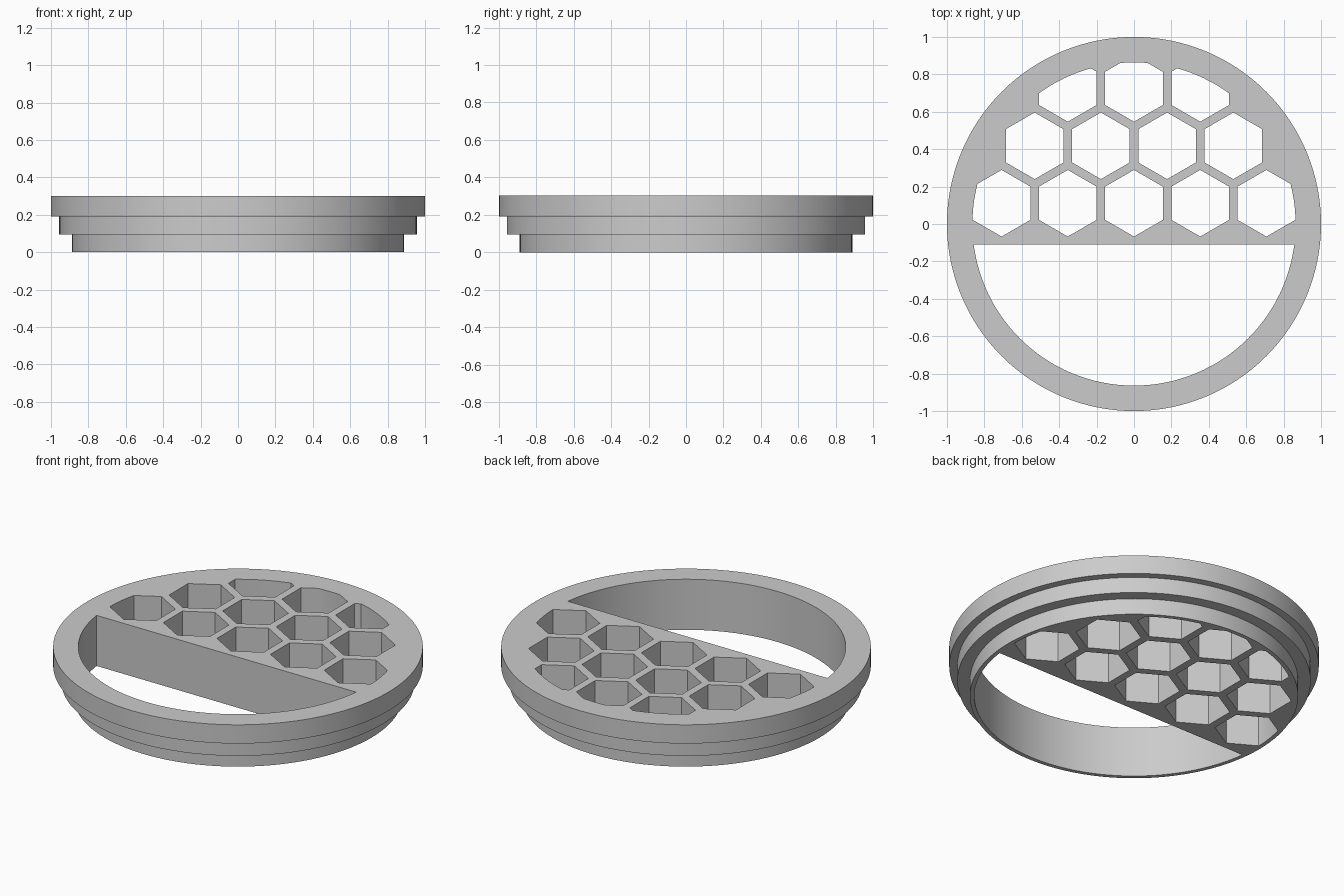
import bpy
import bmesh
from math import cos, sin, pi
from mathutils import Vector

cube = bpy.data.objects.get("Cube")
if cube:
    bpy.data.objects.remove(cube, do_unlink=True)

SEGMENTS = 128
HEIGHT = 0.302
INNER_RADIUS = 0.864
PITCH = 0.354          # spacing of the honeycomb cells
HEX_RADIUS = 0.178
BAR_FRONT = -0.11      # straight front edge of the honeycomb plate


def ring_points(radius, count, centre=(0, 0), turn=0):
    return [Vector((centre[0] + radius * cos(2 * pi * i / count + turn),
                    centre[1] + radius * sin(2 * pi * i / count + turn)))
            for i in range(count)]


def clip(poly, point, normal):
    """Keep the part of a convex outline behind a line."""
    result = []
    for a, b in zip(poly, poly[1:] + poly[:1]):
        da, db = (a - point).dot(normal), (b - point).dot(normal)
        if da <= 0:
            result.append(a)
        if da * db < 0:
            result.append(a.lerp(b, da / (da - db)))
    return result


def add_prism(bm, poly, low, high):
    bottom = [bm.verts.new((p.x, p.y, low)) for p in poly]
    top = [bm.verts.new((p.x, p.y, high)) for p in poly]
    bm.faces.new(bottom[::-1])
    bm.faces.new(top)
    for i in range(len(poly)):
        j = (i + 1) % len(poly)
        bm.faces.new((bottom[i], bottom[j], top[j], top[i]))


def make_object(name, bm):
    bmesh.ops.remove_doubles(bm, verts=bm.verts, dist=0.0001)
    bmesh.ops.recalc_face_normals(bm, faces=bm.faces)
    mesh = bpy.data.meshes.new(name)
    bm.to_mesh(mesh)
    bm.free()
    obj = bpy.data.objects.new(name, mesh)
    bpy.context.collection.objects.link(obj)
    return obj


# Stepped round body: (radius, height) profile turned about z
bm = bmesh.new()
profile = [(0.888, 0), (0.888, 0.096), (0.956, 0.096), (0.956, 0.19),
           (1, 0.19), (1, HEIGHT)]
loops = [[bm.verts.new((p.x, p.y, z)) for p in ring_points(r, SEGMENTS)]
         for r, z in profile]
for lower, upper in zip(loops, loops[1:]):
    for i in range(SEGMENTS):
        j = (i + 1) % SEGMENTS
        bm.faces.new((lower[i], lower[j], upper[j], upper[i]))
bm.faces.new(loops[0][::-1])
bm.faces.new(loops[-1])
body = make_object("honeycomb_drain_cover", bm)

# Cutters: half-round opening and hexagonal cells trimmed by the inner circle
bm = bmesh.new()
inner = ring_points(INNER_RADIUS, SEGMENTS)
opening = clip(inner, Vector((0, BAR_FRONT)), Vector((0, 1)))
add_prism(bm, opening, -0.1, HEIGHT + 0.1)
for row, count in enumerate((5, 4, 3)):
    for k in range(count):
        centre = ((k - (count - 1) / 2) * PITCH, 0.111 + row * 0.307)
        cell = ring_points(HEX_RADIUS, 6, centre, pi / 6)
        for a, b in zip(inner, inner[1:] + inner[:1]):
            edge = b - a
            cell = clip(cell, a, Vector((edge.y, -edge.x)))
        add_prism(bm, cell, -0.1, HEIGHT + 0.1)
cutter = make_object("opening_cutter", bm)
cutter.hide_render = True

cut = body.modifiers.new("openings", "BOOLEAN")
cut.operation = "DIFFERENCE"
cut.solver = "EXACT"
cut.object = cutter
bpy.context.view_layer.objects.active = body
body.select_set(True)
bpy.ops.object.modifier_apply(modifier=cut.name)
bpy.data.objects.remove(cutter, do_unlink=True)

# Plain grey finish
grey = bpy.data.materials.new("plain_grey")
grey.use_nodes = True
colour = (0.6, 0.6, 0.6, 1)
grey.diffuse_color = colour
grey.node_tree.nodes["Principled BSDF"].inputs["Base Color"].default_value = colour
body.data.materials.clear()
body.data.materials.append(grey)
body.data.polygons.foreach_set("material_index", [0] * len(body.data.polygons))
bpy.ops.object.shade_smooth_by_angle(angle=pi / 6)
